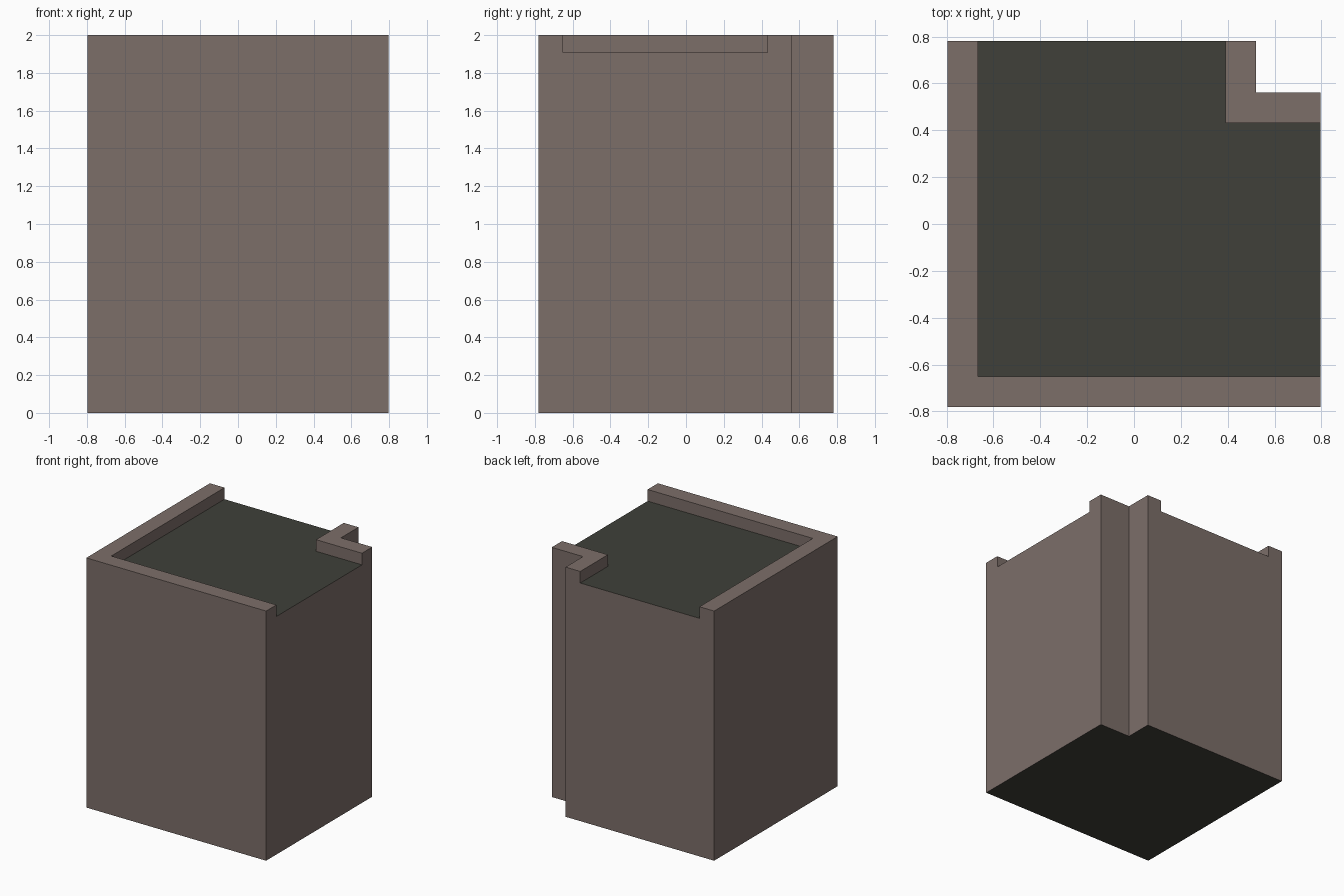
import bpy, bmesh

if "Cube" in bpy.data.objects:
    bpy.data.objects.remove(bpy.data.objects["Cube"])


def material(name, rgb):
    m = bpy.data.materials.new(name)
    m.diffuse_color = (*rgb, 1)
    m.use_nodes = True
    m.node_tree.nodes["Principled BSDF"].inputs["Base Color"].default_value = m.diffuse_color
    return m


MATS = [material("warm grey wall", (0.202, 0.156, 0.141)),
        material("dark roofing", (0.050, 0.051, 0.041))]


def prism(name, outline, z0, z1):
    """Extrude a counter-clockwise plan outline; the downward face is dark."""
    bm = bmesh.new()
    base = bm.faces.new([bm.verts.new((x, y, z0)) for x, y in outline])
    top = bmesh.ops.extrude_face_region(bm, geom=[base], use_keep_orig=True)["geom"]
    for v in top:
        if isinstance(v, bmesh.types.BMVert):
            v.co.z = z1
    bmesh.ops.recalc_face_normals(bm, faces=bm.faces[:])
    for f in bm.faces:
        f.material_index = 1 if f.normal.z < -0.5 else 0
    me = bpy.data.meshes.new(name)
    bm.to_mesh(me)
    bm.free()
    for m in MATS:
        me.materials.append(m)
    ob = bpy.data.objects.new(name, me)
    bpy.context.collection.objects.link(ob)
    return ob


X, Y, H = 0.797, 0.782, 2.0      # half width, half depth, height
NX, NY = 0.52, 0.561             # notched corner
T, ROOF = 0.13, 1.907            # parapet thickness, roof level

# Building block with a notched back right corner
block = prism("building_block",
              [(-X, -Y), (X, -Y), (X, NY), (NX, NY), (NX, Y), (-X, Y)], 0, H)

# Roof recess, open through the back and right sides
cutter = prism("roof_recess_cutter",
               [(-X + T, -Y + T), (1, -Y + T), (1, NY - T),
                (NX - T, NY - T), (NX - T, 1), (-X + T, 1)], ROOF, H + 0.3)
cutter.hide_render = True

mod = block.modifiers.new("roof recess", 'BOOLEAN')
mod.operation = 'DIFFERENCE'
mod.solver = 'EXACT'
mod.object = cutter
bpy.context.view_layer.objects.active = block
bpy.ops.object.modifier_apply(modifier=mod.name)
bpy.data.objects.remove(cutter)
